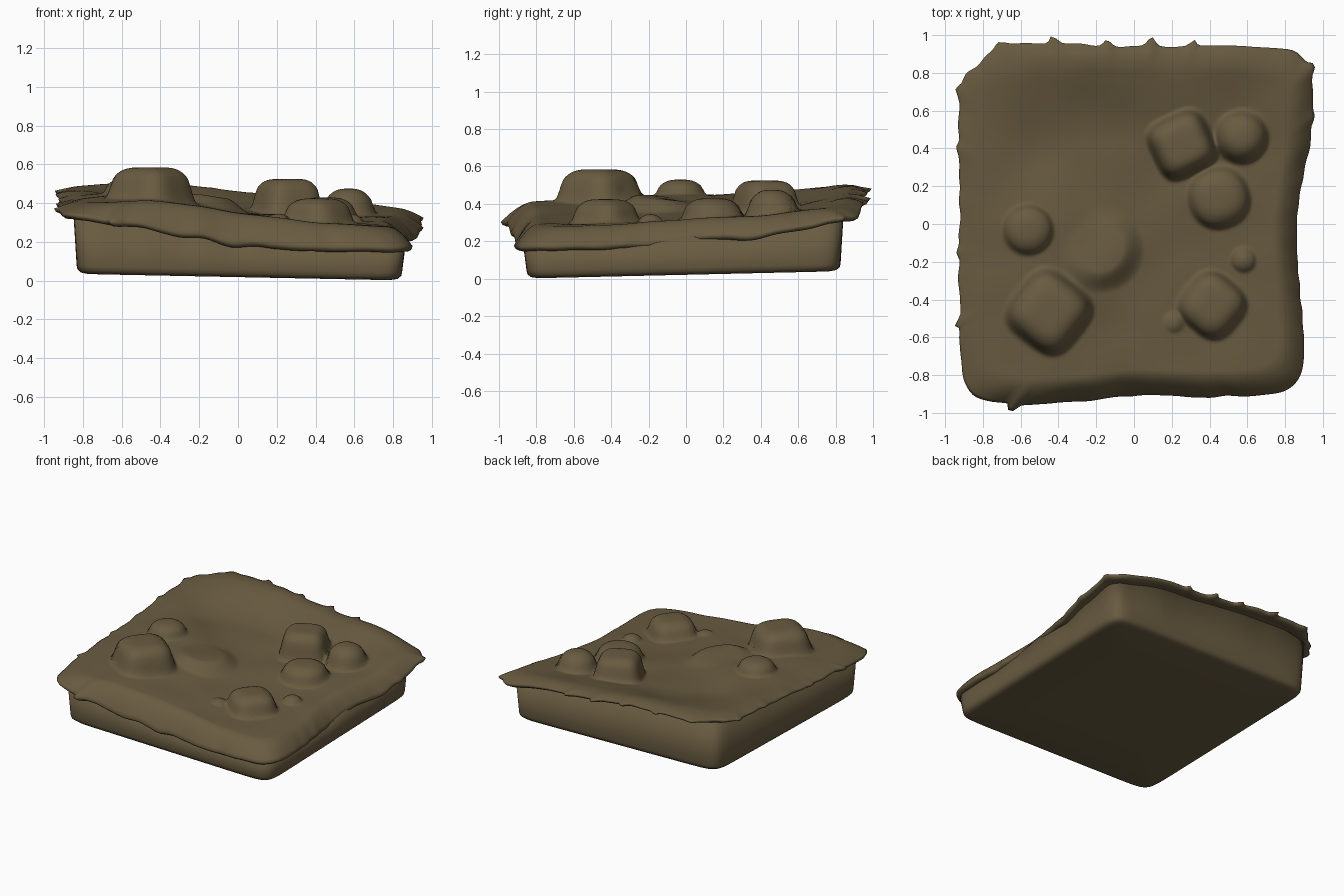
import bpy, bmesh, math
from mathutils import Vector, noise

cube = bpy.data.objects.get("Cube")
if cube:
    bpy.data.objects.remove(cube, do_unlink=True)

brown = bpy.data.materials.new("earth brown")
COLOUR = (0.14, 0.105, 0.052, 1)
brown.diffuse_color = COLOUR
brown.use_nodes = True
brown.node_tree.nodes["Principled BSDF"].inputs["Base Color"].default_value = COLOUR

SEGMENTS, RINGS = 320, 80


def spline(values, x):
    """Smooth curve through evenly spaced values over -0.9 to 0.9."""
    n = len(values) - 1
    s = max(0, min(n - 1e-6, (x + 0.9) / 1.8 * n))
    i = int(s)
    f = s - i
    a, b, c, d = (values[max(0, min(n, i + k))] for k in (-1, 0, 1, 2))
    return b + f / 2 * (c - a + f * (2 * a - 5 * b + 4 * c - d + f * (3 * (b - c) + d - a)))


def patch(table, x, y):
    return spline([spline(row, x) for row in table], y)


def smooth(t):
    t = max(0, min(1, t))
    return t * t * (3 - 2 * t)


# Ground relief: rows run front to back, values left to right
RELIEF = [
    (0.39, 0.41, 0.35, 0.30, 0.27),
    (0.41, 0.43, 0.35, 0.30, 0.285),
    (0.44, 0.45, 0.36, 0.32, 0.32),
    (0.48, 0.41, 0.37, 0.345, 0.345),
    (0.50, 0.51, 0.47, 0.435, 0.38),
]

# How far the rim droops below the relief, laid out the same way
DROOP = [
    (0.045, 0.13, 0.15, 0.115, 0.10),
    (0.03, 0.10, 0.10, 0.10, 0.105),
    (0.03, 0.05, 0.06, 0.08, 0.11),
    (0.03, 0.03, 0.04, 0.06, 0.095),
    (0.025, 0.025, 0.03, 0.03, 0.05),
]

# Stones pushed up through the ground: x, y, radius, top, turn, squareness, flatness
STONES = [
    (-0.45, -0.465, 0.182, 0.585, 52, 3.4, 4.5),
    (0.255, 0.42, 0.152, 0.525, 25, 3.6, 5),
    (0.415, -0.43, 0.15, 0.425, 50, 3, 4),
    (0.57, 0.46, 0.128, 0.475, 0, 2, 3),
    (0.45, 0.14, 0.15, 0.43, 20, 2.2, 3.5),
    (-0.56, -0.03, 0.122, 0.53, 0, 2, 3),
    (0.58, -0.19, 0.06, 0.345, 0, 2, 2),
    (0.21, -0.52, 0.05, 0.345, 0, 2, 2),
]

# Ragged points and worn corners on the rim: x, y, reach, width
SPIKES = [
    (-0.42, 0.95, 0.05, 0.025), (0.09, 0.95, 0.05, 0.025), (0.31, 0.95, 0.035, 0.02),
    (-0.14, 0.95, 0.03, 0.025), (-0.7, 0.95, 0.03, 0.04), (-0.88, 0.9, -0.06, 0.09),
    (-0.93, 0.7, 0.03, 0.03), (-0.93, 0.4, 0.02, 0.03), (-0.93, -0.15, 0.02, 0.03),
    (-0.93, -0.52, 0.04, 0.02), (-0.63, -0.95, 0.06, 0.02), (0.93, 0.82, 0.04, 0.03),
    (0.93, 0.56, 0.02, 0.03),
]


def relief(x, y):
    z = patch(RELIEF, x, y)
    # low mound, steep toward the front right and fading toward the back left
    a, b = x + 0.18, y + 0.13
    z += 0.055 * smooth((1 - math.hypot(a, b) / 0.24) * 2) * smooth(0.6 + 2 * (a - b))
    z += 0.01 * noise.noise(Vector((x * 4, y * 4, 2)))
    for sx, sy, radius, top, turn, power, flat in STONES:
        c, s = math.cos(math.radians(turn)), math.sin(math.radians(turn))
        dx, dy = (x - sx) / radius, (y - sy) / radius
        u, v = abs(c * dx + s * dy), abs(c * dy - s * dx)
        d = (u ** power + v ** power) ** (1 / power)
        if d < 1.2:
            z += max(0, top - z) * smooth((1.2 - d) / 0.3) * (1 - 0.75 * min(1, d / 1.1) ** flat)
    return z


def square_point(angle, power):
    c, s = math.cos(angle), math.sin(angle)
    k = (abs(c) ** power + abs(s) ** power) ** (-1 / power)
    return c * k, s * k


def rim(angle):
    """Outline point of the ground sheet and its ragged offset."""
    u, v = square_point(angle, 11)
    right = spline((0.91, 0.89, 0.86, 0.935, 0.96), v * 0.9)
    back = spline((0.92, 0.96, 0.94, 0.945, 0.93), u * 0.9)
    front = spline((0.94, 0.955, 0.91, 0.915, 0.905), u * 0.9)
    p = Vector((u * (right if u > 0 else 0.925), v * (back if v > 0 else front)))
    reach = 0.014 * noise.noise(Vector((p.x * 9, p.y * 9, 5)))
    for sx, sy, length, width in SPIKES:
        reach += length * math.exp(-((p - Vector((sx, sy))).length / width) ** 2)
    return p, p.normalized() * reach


def loft(name, rings, start, end):
    """Skin closed rings of points between two poles."""
    bm = bmesh.new()
    loops = [[bm.verts.new(p) for p in ring] for ring in rings]
    first, last = bm.verts.new(start), bm.verts.new(end)
    for i in range(SEGMENTS):
        j = (i + 1) % SEGMENTS
        bm.faces.new((first, loops[0][i], loops[0][j]))
        bm.faces.new((last, loops[-1][j], loops[-1][i]))
        for a, b in zip(loops, loops[1:]):
            bm.faces.new((a[i], b[i], b[j], a[j]))
    bmesh.ops.recalc_face_normals(bm, faces=bm.faces)
    mesh = bpy.data.meshes.new(name)
    bm.to_mesh(mesh)
    bm.free()
    mesh.materials.append(brown)
    mesh.shade_smooth()
    obj = bpy.data.objects.new(name, mesh)
    bpy.context.collection.objects.link(obj)
    return obj


angles = [2 * math.pi * i / SEGMENTS for i in range(SEGMENTS)]
outline = [rim(a) for a in angles]

# Ground sheet: relief on top, rounded drooping lip
sheet = []
for r in range(1, RINGS + 1):
    t = r / RINGS
    roll = max(0, (t - 0.85) / 0.15) ** 2
    ring = []
    for p, ragged in outline:
        q = p * t + ragged * t ** 14
        wave = 1 + 0.2 * noise.noise(Vector((p.x * 5, p.y * 5, 9)))
        ring.append((q.x, q.y, relief(q.x, q.y) - patch(DROOP, p.x, p.y) * wave * roll))
    sheet.append(ring)

# Lip folded back underneath, staying below the top
lips = [point[2] for point in sheet[-1]]
for scale, fall in ((0.993, 0.015), (0.975, 0.025), (0.945, 0.02), (0.89, 0.005)):
    ring = []
    for (p, ragged), z in zip(outline, lips):
        q = p * scale + ragged * scale ** 14
        ring.append((q.x, q.y, min(z - fall, relief(q.x, q.y) - 0.025)))
    sheet.append(ring)
loft("ground_sheet", sheet, (0, 0, relief(0, 0)), (0, 0, 0.2))

# Slab beneath: slightly tilted, rounded bottom edge, walls rising into the sheet
slab = []
for scale, rise in ((0.5, 0), (0.925, 0), (0.955, 0.005), (0.975, 0.02), (0.98, 0.04), (1.0, None)):
    ring = []
    for a, lip in zip(angles, lips):
        u, v = square_point(a, 18)
        x, y = 0.007 + 0.857 * u * scale, -0.013 + 0.857 * v * scale
        z = 0.037 - 0.02 * x + 0.023 * y
        z = min(lip, relief(x, y) - 0.03) if rise is None else z + rise
        ring.append((x, y, z))
    slab.append(ring)
loft("base_slab", slab, (0, 0, 0.037), (0, 0, 0.2))
